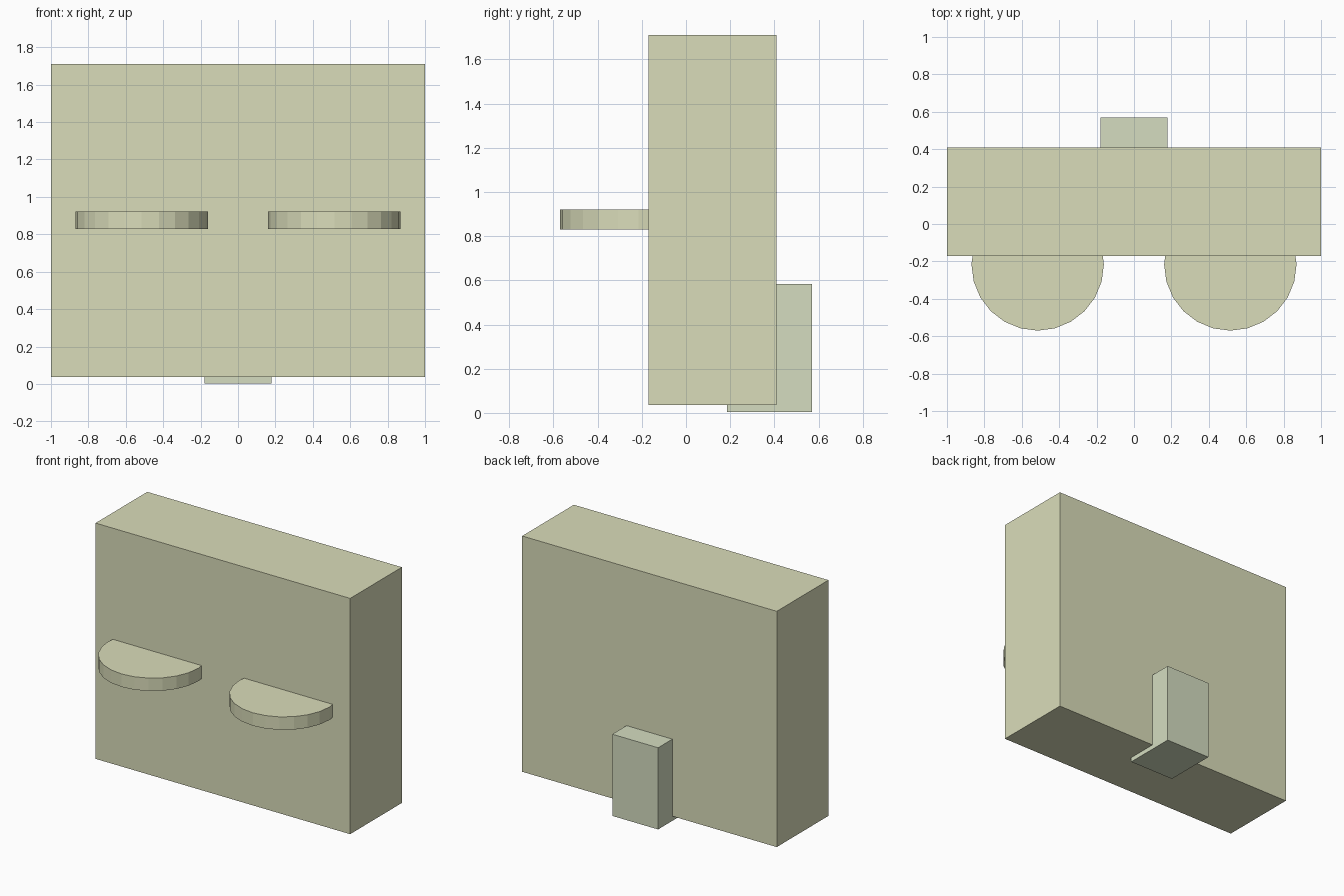
import bpy

if "Cube" in bpy.data.objects:
    bpy.data.objects.remove(bpy.data.objects["Cube"])


def material(name, rgb):
    m = bpy.data.materials.new(name)
    m.diffuse_color = (*rgb, 1)
    m.use_nodes = True
    m.node_tree.nodes["Principled BSDF"].inputs["Base Color"].default_value = m.diffuse_color
    return m


def box(name, lo, hi, mat):
    centre = [(a + b) / 2 for a, b in zip(lo, hi)]
    bpy.ops.mesh.primitive_cube_add(size=1, location=centre)
    o = bpy.context.object
    o.name = name
    o.scale = [b - a for a, b in zip(lo, hi)]
    o.data.materials.append(mat)
    return o


cream = material("cream", (0.70, 0.72, 0.49))
pale_green = material("pale_green", (0.66, 0.72, 0.53))

# Main slab
box("main_body", (-1, -0.17, 0.036), (1, 0.41, 1.71), cream)

# Small block at the lower back, reaching just under the slab
box("rear_block", (-0.18, 0.185, 0.003), (0.18, 0.57, 0.583), pale_green)

# Two flat discs sunk into the front face
for side, x in (("left", -0.515), ("right", 0.515)):
    bpy.ops.mesh.primitive_cylinder_add(
        vertices=24, radius=0.354, depth=0.092, location=(x, -0.216, 0.875))
    disc = bpy.context.object
    disc.name = side + "_front_disc"
    disc.data.materials.append(cream)
